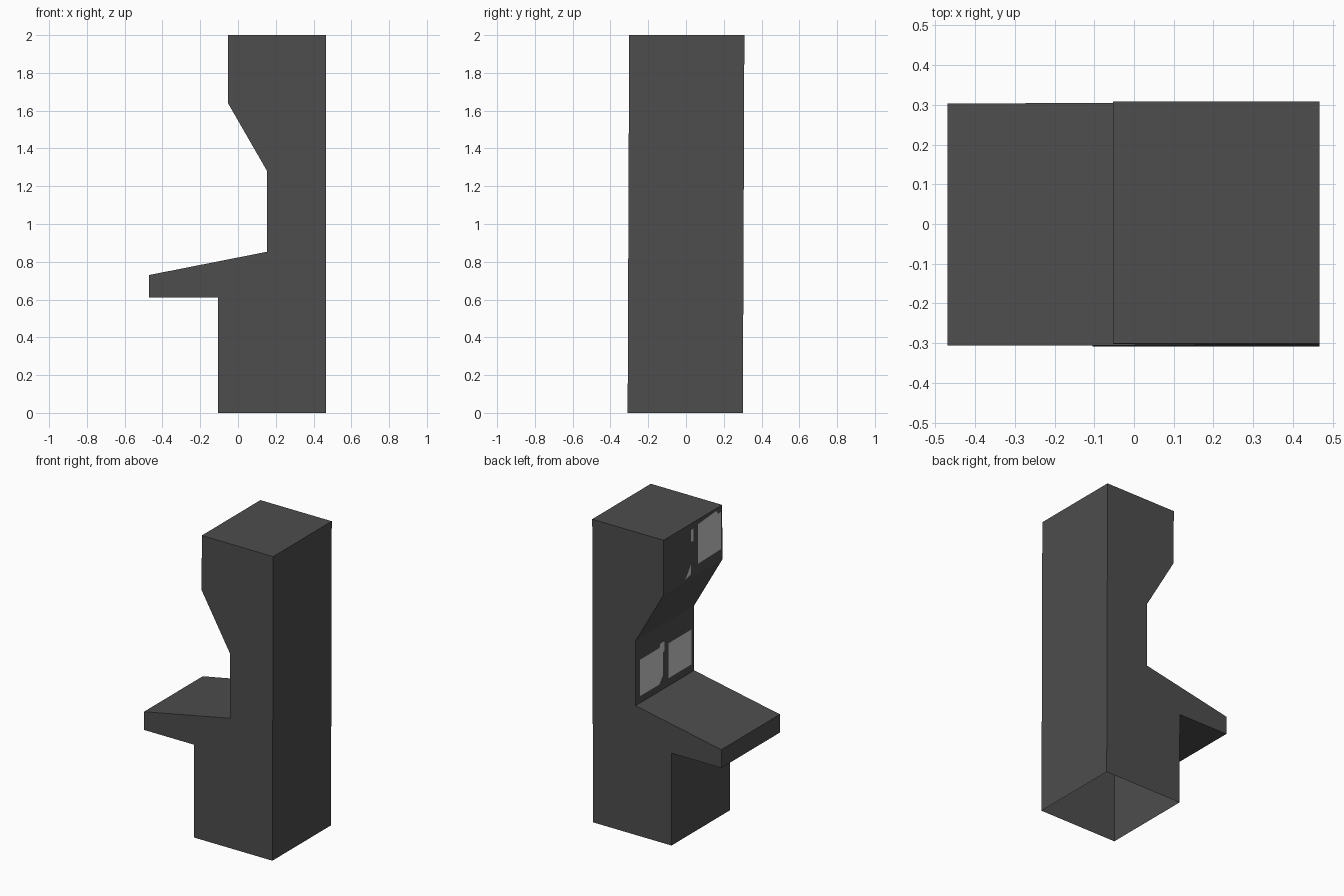
import bpy, bmesh

if "Cube" in bpy.data.objects:
    bpy.data.objects.remove(bpy.data.objects["Cube"])

HALF = 0.305   # half of the cabinet width


def material(name, v):
    m = bpy.data.materials.new(name)
    m.diffuse_color = (v, v, v, 1)
    m.use_nodes = True
    m.node_tree.nodes["Principled BSDF"].inputs["Base Color"].default_value = m.diffuse_color
    return m


def lean(z):
    # the whole cabinet leans very slightly sideways
    return (z - 1) * 0.004


def make_object(name, bm, mat):
    me = bpy.data.meshes.new(name)
    bm.to_mesh(me)
    bm.free()
    me.materials.append(mat)
    ob = bpy.data.objects.new(name, me)
    bpy.context.collection.objects.link(ob)
    return ob


dark = material("dark grey", 0.075)
light = material("light grey", 0.6)

# Cabinet shell: side profile (x, z) swept across y, open underneath
profile = [(-0.105, 0), (0.467, 0), (0.467, 2), (-0.053, 2), (-0.053, 1.64),
           (0.154, 1.28), (0.154, 0.853), (-0.47, 0.73), (-0.47, 0.61), (-0.105, 0.61)]
bm = bmesh.new()
near, far = [[bm.verts.new((x, s * HALF + lean(z), z)) for x, z in profile] for s in (-1, 1)]
bm.faces.new(near)
bm.faces.new(far[::-1])
n = len(profile)
for i in range(1, n):            # index 0 would be the floor, left open
    j = (i + 1) % n
    bm.faces.new((near[i], far[i], far[j], near[j]))
bmesh.ops.recalc_face_normals(bm, faces=bm.faces[:])
make_object("cabinet_shell", bm, dark)


def panel(name, x, outlines):
    # Flat light patches (y, z) lying on a forward face
    bm = bmesh.new()
    for pts in outlines:
        f = bm.faces.new([bm.verts.new((x - 0.002, y, z)) for y, z in pts])
        f.normal_update()
        if f.normal.x > 0:
            f.normal_flip()
    make_object(name, bm, light)


# Marquee patches on the head
panel("marquee_patches", -0.053, [
    [(-0.045, 1.71), (-0.045, 1.97), (-0.235, 1.985), (-0.255, 1.96), (-0.285, 1.96), (-0.285, 1.715)],
    [(0.025, 1.88), (0.025, 1.96), (-0.002, 1.96), (-0.002, 1.88)],
    [(0.085, 1.655), (0.025, 1.735), (0.025, 1.67)],
])

# Screen patches on the recessed face
panel("screen_patches", 0.154, [
    [(0.262, 0.90), (0.262, 1.14), (0.06, 1.14), (0.05, 1.165), (0.005, 1.165),
     (0.005, 1.10), (0.02, 1.10), (0.02, 0.95), (0.06, 0.90)],
    [(-0.035, 0.905), (-0.035, 1.135), (-0.275, 1.135), (-0.275, 0.905)],
])
